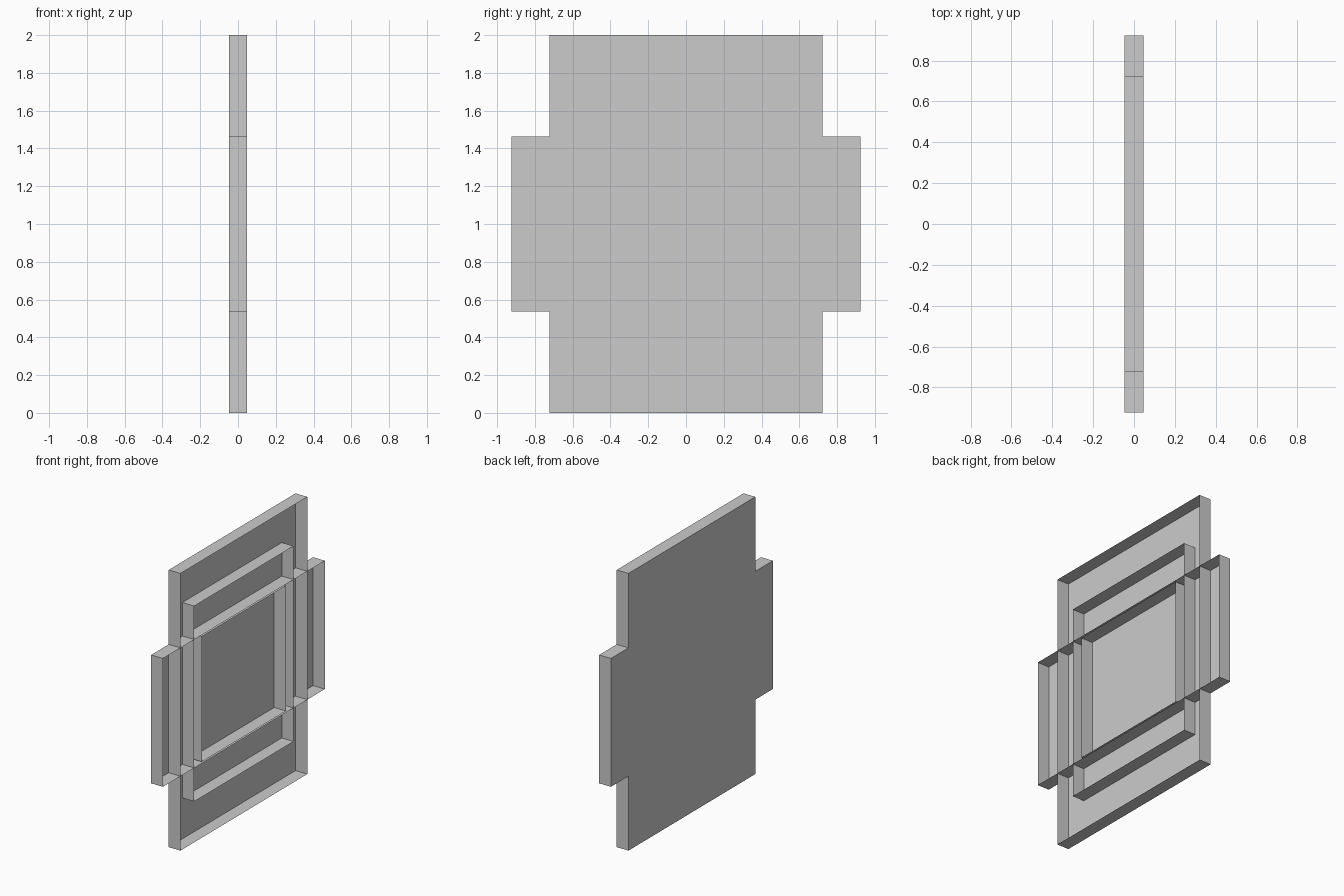
import bpy, bmesh

if "Cube" in bpy.data.objects:
    bpy.data.objects.remove(bpy.data.objects["Cube"])

X0, X1 = -0.047, 0.047   # back and front of the thin panel
MID = 1.0                # centre height


def make_object(name, bm):
    mesh = bpy.data.meshes.new(name)
    bm.to_mesh(mesh)
    bm.free()
    obj = bpy.data.objects.new(name, mesh)
    bpy.context.collection.objects.link(obj)
    return obj


def outline_face(bm, points):
    return bm.faces.new([bm.verts.new((X0, y, MID + z)) for y, z in points])


def rim(name, hy, hz):
    """Rectangular ring of single-sheet walls running front to back."""
    bm = bmesh.new()
    corners = [(-hy, -hz), (hy, -hz), (hy, hz), (-hy, hz)]
    back = [bm.verts.new((X0, y, MID + z)) for y, z in corners]
    front = [bm.verts.new((X1, y, MID + z)) for y, z in corners]
    for i in range(4):
        j = (i + 1) % 4
        bm.faces.new((back[i], back[j], front[j], front[i]))
    return make_object(name, bm)


TALL = (0.723, 1.0)
WIDE = (0.923, 0.463)

# Cross-shaped back panel, facing -x
bm = bmesh.new()
(ty, tz), (wy, wz) = TALL, WIDE
quarter = [(ty, tz), (ty, wz), (wy, wz)]
points = (quarter + [(y, -z) for y, z in reversed(quarter)]
          + [(-y, -z) for y, z in quarter]
          + [(-y, z) for y, z in reversed(quarter)])
outline_face(bm, points)
make_object("back_panel", bm)

# Open rims: outer edge and inner opening of each crossing frame
rim("tall_outer_rim", *TALL)
rim("tall_inner_rim", 0.566, 0.705)
rim("wide_outer_rim", *WIDE)
rim("wide_inner_rim", 0.48, 0.452)
